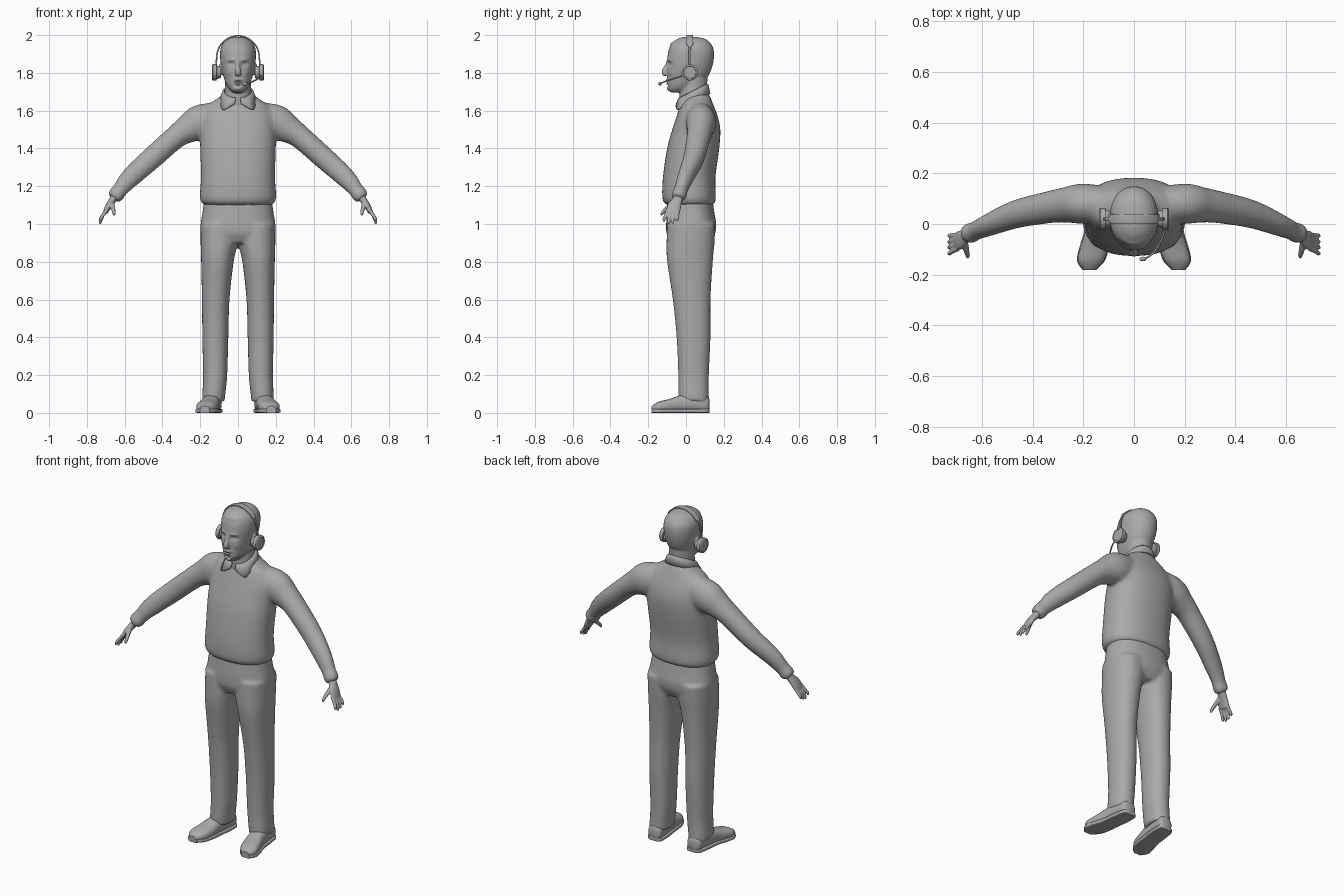
import bpy, bmesh
from math import sin, cos, pi, exp, radians
from mathutils import Vector, Matrix

cube = bpy.data.objects.get("Cube")
if cube:
    bpy.data.objects.remove(cube, do_unlink=True)

grey = bpy.data.materials.new("plain_grey")
grey.use_nodes = True
grey.diffuse_color = (0.4, 0.4, 0.4, 1)
grey.node_tree.nodes["Principled BSDF"].inputs["Base Color"].default_value = (0.4, 0.4, 0.4, 1)

X, Y, Z = Vector((1, 0, 0)), Vector((0, 1, 0)), Vector((0, 0, 1))
made = []


def refine(rings, steps):
    """Catmull-Rom interpolation between rings of (x, y, z, a, b)."""
    pts = [rings[0], *rings, rings[-1]]
    out = []
    for p, q, r, s in zip(pts, pts[1:], pts[2:], pts[3:]):
        for k in range(steps):
            t = k / steps
            out.append([0.5 * (2 * j + (m - i) * t + (2 * i - 5 * j + 4 * m - n) * t * t
                               + (3 * j - i - 3 * m + n) * t ** 3)
                        for i, j, m, n in zip(p, q, r, s)])
    return out + [list(rings[-1])]


def loft(bm, rings, hint=X, axis=None, sides=(1,), n=32, power=2.0, steps=4):
    """Skin rings; a is the half width along hint, b is the half width across it."""
    rings = refine(rings, steps)
    centres = [Vector(r[:3]) for r in rings]
    for side in sides:
        loops = []
        for i, (c, r) in enumerate(zip(centres, rings)):
            t = axis or (centres[min(i + 1, len(rings) - 1)] - centres[max(i - 1, 0)]).normalized()
            u = (hint - t * hint.dot(t)).normalized()
            v = t.cross(u)
            loop = []
            for k in range(n):
                ca, sa = cos(2 * pi * k / n), sin(2 * pi * k / n)
                ca, sa = [(1 if w > 0 else -1) * abs(w) ** (2 / power) for w in (ca, sa)]
                p = c + u * r[3] * ca + v * r[4] * sa
                loop.append(bm.verts.new((p.x * side, p.y, p.z)))
            loops.append(loop)
        for lo, hi in zip(loops, loops[1:]):
            for k in range(n):
                bm.faces.new((lo[k], lo[k - 1], hi[k - 1], hi[k]))
        bm.faces.new(loops[0])
        bm.faces.new(loops[-1][::-1])


def upright(rows):
    """Turn rows of (z, half width, front y, back y) into rings."""
    return [(0, (f + b) / 2, z, w, (b - f) / 2) for z, w, f, b in rows]


def blob(bm, centre, size):
    bmesh.ops.create_uvsphere(bm, u_segments=20, v_segments=12, radius=1,
                              matrix=Matrix.Translation(centre) @ Matrix.Diagonal((*size, 1)))


def build(name, bm, voxel=0, smooth=6):
    """Make an object; a voxel size blends overlapping shapes into one skin."""
    bmesh.ops.recalc_face_normals(bm, faces=bm.faces)
    mesh = bpy.data.meshes.new(name)
    bm.to_mesh(mesh)
    bm.free()
    ob = bpy.data.objects.new(name, mesh)
    bpy.context.collection.objects.link(ob)
    if voxel:
        rm = ob.modifiers.new("blend", "REMESH")
        rm.mode, rm.voxel_size = "VOXEL", voxel
        sm = ob.modifiers.new("relax", "SMOOTH")
        sm.factor, sm.iterations = 0.5, smooth
        graph = bpy.context.evaluated_depsgraph_get()
        ob.data = bpy.data.meshes.new_from_object(ob.evaluated_get(graph))
        ob.modifiers.clear()
    ob.data.materials.clear()
    ob.data.materials.append(grey)
    made.append(ob)
    return ob


BOTH = (1, -1)

# Sweater: torso and sleeves blended together
bm = bmesh.new()
loft(bm, upright([(1.1, .178, -.1, .14), (1.115, .195, -.118, .155), (1.15, .202, -.126, .158),
                  (1.25, .196, -.122, .156), (1.4, .2, -.1, .176), (1.5, .2, -.073, .182),
                  (1.57, .195, -.05, .168), (1.63, .16, -.03, .145), (1.67, .1, -.01, .13),
                  (1.7, .075, 0, .115)]), axis=Z, power=2.3, n=48)
loft(bm, [(.1, .075, 1.56, .07, .085), (.2, .08, 1.537, .08, .095), (.27, .075, 1.5, .07, .075),
          (.33, .067, 1.46, .064, .062), (.46, .04, 1.345, .056, .059), (.57, -.003, 1.245, .044, .053),
          (.625, -.027, 1.18, .037, .041), (.643, -.035, 1.157, .041, .044),
          (.66, -.042, 1.135, .036, .036)], hint=Y, sides=BOTH)
build("sweater", bm, .01, 10)

# Trousers: hips and two legs
bm = bmesh.new()
loft(bm, upright([(1.13, .178, -.095, .14), (1.05, .19, -.102, .152), (1, .198, -.105, .16),
                  (.95, .196, -.103, .155), (.9, .17, -.08, .13)]), axis=Z, power=2.3, n=48)
loft(bm, [(.1, .028, 1, .098, .128), (.1, .024, .9, .098, .127), (.109, .021, .8, .086, .121),
          (.118, .03, .6, .073, .1), (.12, .04, .4, .069, .09), (.121, .04, .2, .064, .081),
          (.128, .04, .1, .061, .081), (.13, .042, .06, .06, .08)],
     axis=Z, sides=BOTH, power=2.2)
build("trousers", bm, .01)

# Shoes: rounded upper on a flat sole, toes turned out
for side, word in ((1, "left"), (-1, "right")):
    upper = [(.128, .125, .04, .025, .028), (.13, .11, .045, .042, .044), (.135, .05, .052, .048, .05),
             (.145, -.03, .047, .048, .046), (.157, -.09, .037, .054, .036),
             (.17, -.145, .03, .051, .029), (.176, -.182, .022, .022, .014)]
    bm = bmesh.new()
    loft(bm, upper, axis=Y, sides=(side,), power=2.4)
    build(word + "_shoe", bm)
    bm = bmesh.new()
    loft(bm, [(x, y, .011, a + .004, .011) for x, y, z, a, b in upper],
         axis=Y, sides=(side,), power=6)
    build(word + "_sole", bm)

    # Hand: palm, four curled fingers and a thumb
    bm = bmesh.new()
    loft(bm, [(.645, -.036, 1.155, .026, .021), (.665, -.046, 1.125, .027, .019),
              (.685, -.062, 1.095, .037, .017), (.702, -.07, 1.062, .036, .013)],
         hint=Y, sides=(side,), n=20)
    for y, tip, low in ((-.098, -.116, 1.012), (-.08, -.092, .999),
                        (-.062, -.07, 1.002), (-.044, -.046, 1.015)):
        loft(bm, [(.694, y, 1.075, .01, .01), (.716, (y + tip) / 2, 1.045, .0095, .0095),
                  (.728, tip, low + .014, .0085, .0085), (.731, tip, low, .005, .005)],
             hint=Y, sides=(side,), n=12)
    loft(bm, [(.67, -.06, 1.115, .014, .014), (.663, -.096, 1.088, .012, .012),
              (.657, -.122, 1.062, .0095, .0095), (.655, -.132, 1.046, .006, .006)],
         hint=Y, sides=(side,), n=12)
    build(word + "_hand", bm, .004, 3)

# Head: skull, neck, nose and ears
bm = bmesh.new()
loft(bm, upright([(1.695, .022, -.078, -.02), (1.712, .045, -.096, .03), (1.74, .063, -.1, .075),
                  (1.78, .077, -.1, .115), (1.82, .087, -.1, .135), (1.87, .094, -.1, .147),
                  (1.92, .094, -.092, .147), (1.955, .081, -.076, .131), (1.98, .053, -.045, .1),
                  (1.991, .02, -.01, .05)]), axis=Z, power=2.15)
loft(bm, upright([(1.6, .08, -.03, .11), (1.68, .07, -.034, .108), (1.78, .068, -.03, .115)]), axis=Z)
loft(bm, [(0, -.094, 1.865, .009, .008), (0, -.104, 1.835, .01, .011), (0, -.115, 1.805, .016, .015),
          (0, -.105, 1.787, .014, .012)], n=16)
for s in BOTH:
    blob(bm, (s * .094, .025, 1.815), (.01, .02, .034))
head = build("head", bm, .005, 4)
# Soft face forms: x, z, push in y, half width, half height
FORMS = [(.036, 1.846, .014, .018, .012), (.035, 1.87, -.005, .022, .008),
         (.036, 1.844, -.005, .011, .006), (.05, 1.8, -.004, .016, .016),
         (0, 1.762, -.006, .02, .006), (0, 1.754, .006, .024, .003),
         (0, 1.746, -.005, .018, .005), (0, 1.733, .005, .02, .006),
         (0, 1.714, -.004, .02, .01), (0, 1.955, -.005, .05, .008)]
for v in head.data.vertices:
    if v.co.y < -.02:
        x, z = abs(v.co.x), v.co.z
        v.co.y += sum(d * exp(-((x - fx) / w) ** 2 - ((z - fz) / h) ** 2)
                      for fx, fz, d, w, h in FORMS)

# Shirt collar: a tilted band, open at the front, with two points
bm = bmesh.new()
columns = []
for k in range(61):
    a = radians(10 + 340 * k / 60)
    front = min(a, 2 * pi - a)
    point = max(0, 1 - abs(front - radians(42)) / radians(32))
    back = (1 - cos(a)) / 2
    wide = 1 + .28 * point
    columns.append([bm.verts.new(p) for p in (
        (sin(a) * .071, .038 - cos(a) * .073, 1.665 + .075 * back),
        (sin(a) * .08, .038 - cos(a) * .079, 1.66 + .073 * back),
        (sin(a) * .094 * wide, .038 - cos(a) * .088 * wide, 1.637 + .052 * back - .042 * point))])
for l, r in zip(columns, columns[1:]):
    for j in range(2):
        bm.faces.new((l[j], l[j + 1], r[j + 1], r[j]))
collar = build("shirt_collar", bm)
thick = collar.modifiers.new("cloth", "SOLIDIFY")
thick.thickness, thick.offset = .007, 0

# Headset: band, ear cups and microphone
bm = bmesh.new()
arch = [(.113 * cos(t), .02, 1.88 + .116 * sin(t), .018 if sin(t) > .55 else .006, .004)
        for t in [pi * k / 24 for k in range(25)]]
loft(bm, [(.118, .02, 1.82, .006, .004), *arch, (-.118, .02, 1.82, .006, .004)],
     hint=Y, n=16, power=5, steps=2)
build("headband", bm)
bm = bmesh.new()
loft(bm, [(x, .02, 1.803, r, r) for x, r in ((.09, .03), (.106, .034), (.112, .035), (.113, .043),
                                             (.133, .043), (.137, .039), (.138, .034), (.136, .032))],
     hint=Y, axis=X, sides=BOTH, steps=1)
build("ear_cups", bm)
bm = bmesh.new()
loft(bm, [(.125, 0, 1.79, .004, .004), (.113, -.05, 1.775, .004, .004), (.08, -.11, 1.755, .004, .004),
          (.045, -.136, 1.744, .004, .004)], hint=Z, n=10)
blob(bm, (.035, -.138, 1.742), (.014, .009, .009))
build("microphone", bm)

# Smooth shading with sharp edges kept
bpy.ops.object.select_all(action="DESELECT")
for ob in made:
    ob.select_set(True)
bpy.context.view_layer.objects.active = made[0]
bpy.ops.object.shade_smooth_by_angle(angle=radians(40))
